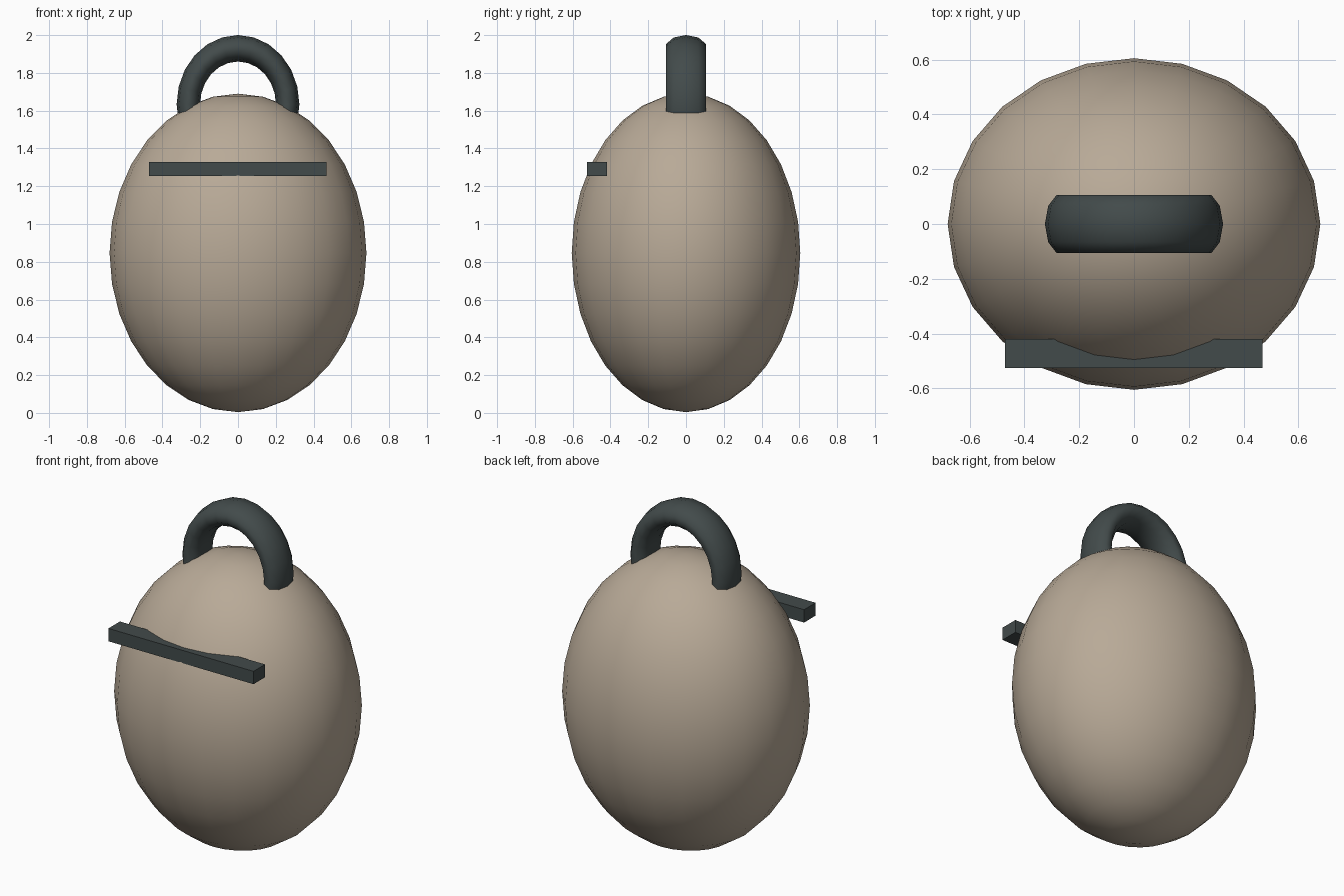
import bpy
import math

cube = bpy.data.objects.get("Cube")
if cube:
    bpy.data.objects.remove(cube, do_unlink=True)


def make_material(name, colour):
    mat = bpy.data.materials.new(name)
    mat.use_nodes = True
    mat.diffuse_color = (*colour, 1)
    mat.node_tree.nodes["Principled BSDF"].inputs["Base Color"].default_value = (*colour, 1)
    return mat


def finish(name, mat, scale, smooth=False):
    obj = bpy.context.object
    obj.name = name
    obj.data.name = name
    obj.scale = scale
    bpy.ops.object.transform_apply(location=False, rotation=True, scale=True)
    obj.data.materials.append(mat)
    if smooth:
        bpy.ops.object.shade_smooth()
    return obj


tan = make_material("warm tan", (0.48, 0.40, 0.31))
slate = make_material("dark slate", (0.055, 0.07, 0.07))

# Egg-shaped body
bpy.ops.mesh.primitive_uv_sphere_add(segments=24, ring_count=16, radius=1,
                                     location=(0, 0, 0.847))
finish("body", tan, (0.68, 0.605, 0.843), smooth=True)

# Wide loop handle, its lower half sunk into the body
bpy.ops.mesh.primitive_torus_add(major_segments=24, minor_segments=10,
                                 major_radius=0.263, minor_radius=0.062,
                                 location=(0, 0, 1.633),
                                 rotation=(math.pi / 2, 0, 0))
finish("top_handle", slate, (1, 1.13, 1.81), smooth=True)

# Straight bar across the front
bpy.ops.mesh.primitive_cube_add(size=1, location=(-0.001, -0.472, 1.292))
finish("front_bar", slate, (0.938, 0.106, 0.075))
